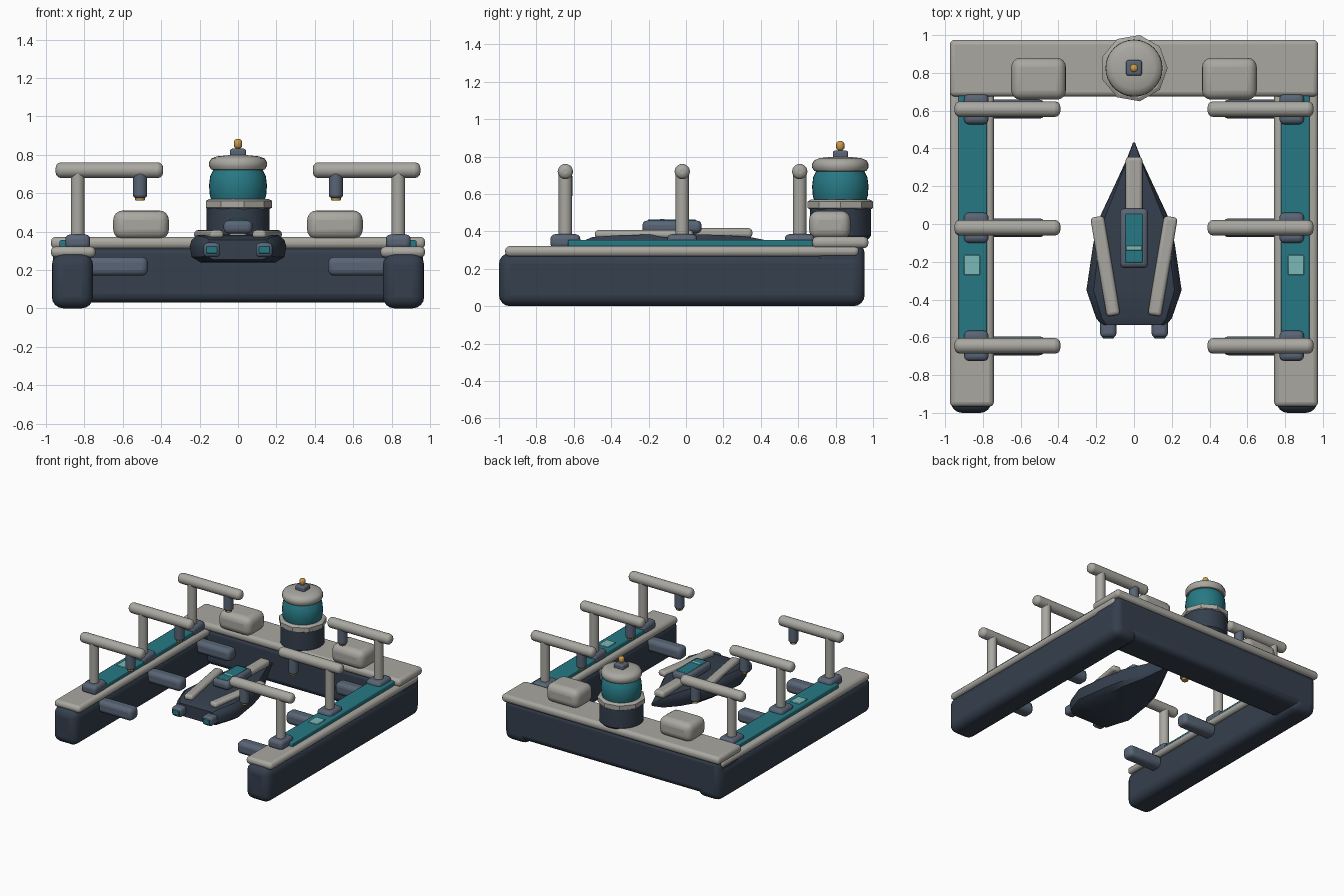
import bpy, bmesh, math
from mathutils import Vector

if "Cube" in bpy.data.objects:
    bpy.data.objects.remove(bpy.data.objects["Cube"])


def mat(name, rgb):
    m = bpy.data.materials.new(name)
    m.diffuse_color = (*rgb, 1)
    m.use_nodes = True
    m.node_tree.nodes["Principled BSDF"].inputs["Base Color"].default_value = m.diffuse_color
    return m


NAVY = mat("navy", (0.035, 0.05, 0.075))
GREY = mat("warm_grey", (0.40, 0.39, 0.355))
TEAL = mat("teal", (0.02, 0.19, 0.23))
SLATE = mat("slate", (0.10, 0.13, 0.18))
GOLD = mat("gold", (0.60, 0.33, 0.07))
PALE = mat("pale_teal", (0.2, 0.48, 0.48))


def finish(bm, name, m, bevel=0, segs=3, angle=40):
    bmesh.ops.recalc_face_normals(bm, faces=bm.faces[:])
    me = bpy.data.meshes.new(name)
    bm.to_mesh(me)
    bm.free()
    ob = bpy.data.objects.new(name, me)
    bpy.context.collection.objects.link(ob)
    me.materials.append(m)
    if bevel:
        b = ob.modifiers.new("bevel", 'BEVEL')
        b.width, b.segments, b.limit_method = bevel, segs, 'ANGLE'
        b.angle_limit = math.radians(30)
    bpy.ops.object.select_all(action='DESELECT')
    ob.select_set(True)
    bpy.context.view_layer.objects.active = ob
    bpy.ops.object.shade_smooth_by_angle(angle=math.radians(angle))
    return ob


def box(name, x, y, z, m, bevel=0.02, segs=3):
    """Rounded box from (min, max) ranges."""
    bm = bmesh.new()
    bmesh.ops.create_cube(bm, size=1)
    for v in bm.verts:
        v.co = [r[0] + (c + 0.5) * (r[1] - r[0]) for c, r in zip(v.co, (x, y, z))]
    return finish(bm, name, m, bevel, segs)


def lathe(name, profile, m, loc, sides=32, angle=40):
    """Closed solid turned about z from (radius, z) points."""
    bm = bmesh.new()
    rings = [[bm.verts.new((loc[0] + r * math.cos(2 * math.pi * i / sides),
                            loc[1] + r * math.sin(2 * math.pi * i / sides), z))
              for i in range(sides)] for r, z in profile]
    for a, b in zip(rings, rings[1:]):
        for i in range(sides):
            j = (i + 1) % sides
            bm.faces.new((a[i], a[j], b[j], b[i]))
    bm.faces.new(rings[0])
    bm.faces.new(rings[-1])
    return finish(bm, name, m, angle=angle)


def rod(name, a, b, r, m, round_end):
    """Rounded rod from a to b."""
    a, b = Vector(a), Vector(b)
    bm = bmesh.new()
    bmesh.ops.create_cone(bm, cap_ends=True, segments=20, radius1=r, radius2=r, depth=(b - a).length)
    q = (b - a).to_track_quat('Z', 'Y')
    for v in bm.verts:
        v.co = q @ v.co + (a + b) / 2
    return finish(bm, name, m, round_end, 3)


def mir(s, lo, hi):
    return tuple(sorted((s * lo, s * hi)))


# Rear beam of the dock
box("rear_hull", (-0.965, 0.965), (0.69, 0.955), (0.03, 0.33), NAVY, 0.045)
box("rear_deck", (-0.975, 0.975), (0.675, 0.975), (0.31, 0.372), GREY, 0.025)

for s, side in ((-1, "left"), (1, "right")):
    # Side pontoon with deck and glowing strip
    box(side + "_pontoon", mir(s, 0.755, 0.97), (-1.0, 0.955), (0, 0.285), NAVY, 0.06, 4)
    box(side + "_deck", mir(s, 0.742, 0.975), (-0.967, 0.925), (0.265, 0.322), GREY, 0.025)
    box(side + "_deck_strip", mir(s, 0.777, 0.93), (-0.63, 0.68), (0.31, 0.355), TEAL, 0.008, 2)
    box(side + "_strip_light", mir(s, 0.815, 0.9), (-0.27, -0.165), (0.345, 0.36), PALE, 0.003, 1)
    box(side + "_rear_locker", mir(s, 0.36, 0.65), (0.658, 0.88), (0.36, 0.51), GREY, 0.05, 4)
    # Three overhead arms with nozzles and fenders
    for i, y in enumerate((-0.645, -0.02, 0.608)):
        n = f"{side}_{i + 1}"
        box("post_base_" + n, mir(s, 0.77, 0.9), (y - 0.08, y + 0.08), (0.31, 0.385), SLATE, 0.025)
        rod("post_" + n, (s * 0.835, y, 0.35), (s * 0.835, y, 0.72), 0.036, GREY, 0.004)
        rod("overhead_arm_" + n, (s * 0.39, y, 0.72), (s * 0.95, y, 0.72), 0.041, GREY, 0.028)
        rod("nozzle_" + n, (s * 0.51, y, 0.575), (s * 0.51, y, 0.71), 0.037, SLATE, 0.015)
        rod("nozzle_tip_" + n, (s * 0.51, y, 0.562), (s * 0.51, y, 0.60), 0.026, GOLD, 0.005)
        box("fender_" + n, mir(s, 0.47, 0.78), (y - 0.05, y + 0.05), (0.17, 0.268), SLATE, 0.03)

# Control tower
T = (0, 0.825)
lathe("tower_base", [(0.15, 0.36), (0.163, 0.375), (0.163, 0.53), (0.15, 0.54)], NAVY, T)
lathe("tower_collar", [(0.16, 0.515), (0.178, 0.525), (0.178, 0.56), (0.16, 0.57)], GREY, T, 9, 30)
lathe("tower_glass", [(0.135, 0.55), (0.147, 0.59), (0.151, 0.64), (0.145, 0.69), (0.125, 0.73)], TEAL, T)
lathe("tower_roof", [(0.12, 0.718), (0.14, 0.724), (0.15, 0.74), (0.15, 0.762), (0.14, 0.78),
                     (0.11, 0.792), (0.05, 0.798)], GREY, T)
box("beacon_base", (-0.042, 0.042), (0.785, 0.867), (0.785, 0.832), SLATE, 0.012)
lathe("beacon_stem", [(0.013, 0.82), (0.013, 0.845)], GOLD, T, 12)
lathe("beacon", [(0.015, 0.836), (0.022, 0.845), (0.022, 0.868), (0.017, 0.878), (0.006, 0.883)], GOLD, T, 16)

# Docked craft: lofted hull from (y, half width, bottom, top) stations
stations = [(-0.535, 0.17, 0.255, 0.355), (-0.5, 0.20, 0.243, 0.37), (-0.35, 0.252, 0.24, 0.38),
            (-0.1, 0.215, 0.24, 0.385), (0.04, 0.18, 0.245, 0.385), (0.2, 0.105, 0.262, 0.38),
            (0.34, 0.04, 0.29, 0.37), (0.432, 0.005, 0.33, 0.352)]
bm = bmesh.new()
loops = []
for y, w, b, t in stations:
    h = t - b
    half = [(0.78 * w, b), (0.96 * w, b + 0.2 * h), (w, b + 0.6 * h), (0.96 * w, t - 0.18 * h), (0.85 * w, t)]
    loops.append([bm.verts.new((x, y, z)) for x, z in half + [(-x, z) for x, z in reversed(half)]])
for a, b in zip(loops, loops[1:]):
    for i in range(10):
        j = (i + 1) % 10
        bm.faces.new((a[i], a[j], b[j], b[i]))
bm.faces.new(loops[0])
bm.faces.new(loops[-1])
finish(bm, "craft_hull", NAVY, angle=35)

# Craft spine, canopy, side rails and thrusters
box("craft_spine", (-0.045, 0.045), (-0.2, 0.355), (0.365, 0.417), GREY, 0.02)
box("craft_canopy", (-0.075, 0.075), (-0.233, 0.083), (0.39, 0.458), SLATE, 0.025)
box("canopy_glass", (-0.046, 0.046), (-0.205, 0.053), (0.44, 0.464), TEAL, 0.006, 2)
box("canopy_light", (-0.042, 0.042), (-0.14, -0.115), (0.455, 0.467), PALE, 0.002, 1)
for s, side in ((-1, "left"), (1, "right")):
    rail = box("craft_rail_" + side, (-0.036, 0.036), (-0.265, 0.265), (-0.022, 0.022), GREY, 0.018)
    rail.location = (s * 0.152, -0.223, 0.385)
    rail.rotation_euler = (0, 0, math.atan2(-s * 0.08, 0.48))
    box("thruster_" + side, mir(s, 0.093, 0.18), (-0.6, -0.48), (0.267, 0.342), SLATE, 0.022)
    box("thruster_glow_" + side, mir(s, 0.106, 0.167), (-0.605, -0.58), (0.284, 0.326), TEAL, 0.004, 1)
